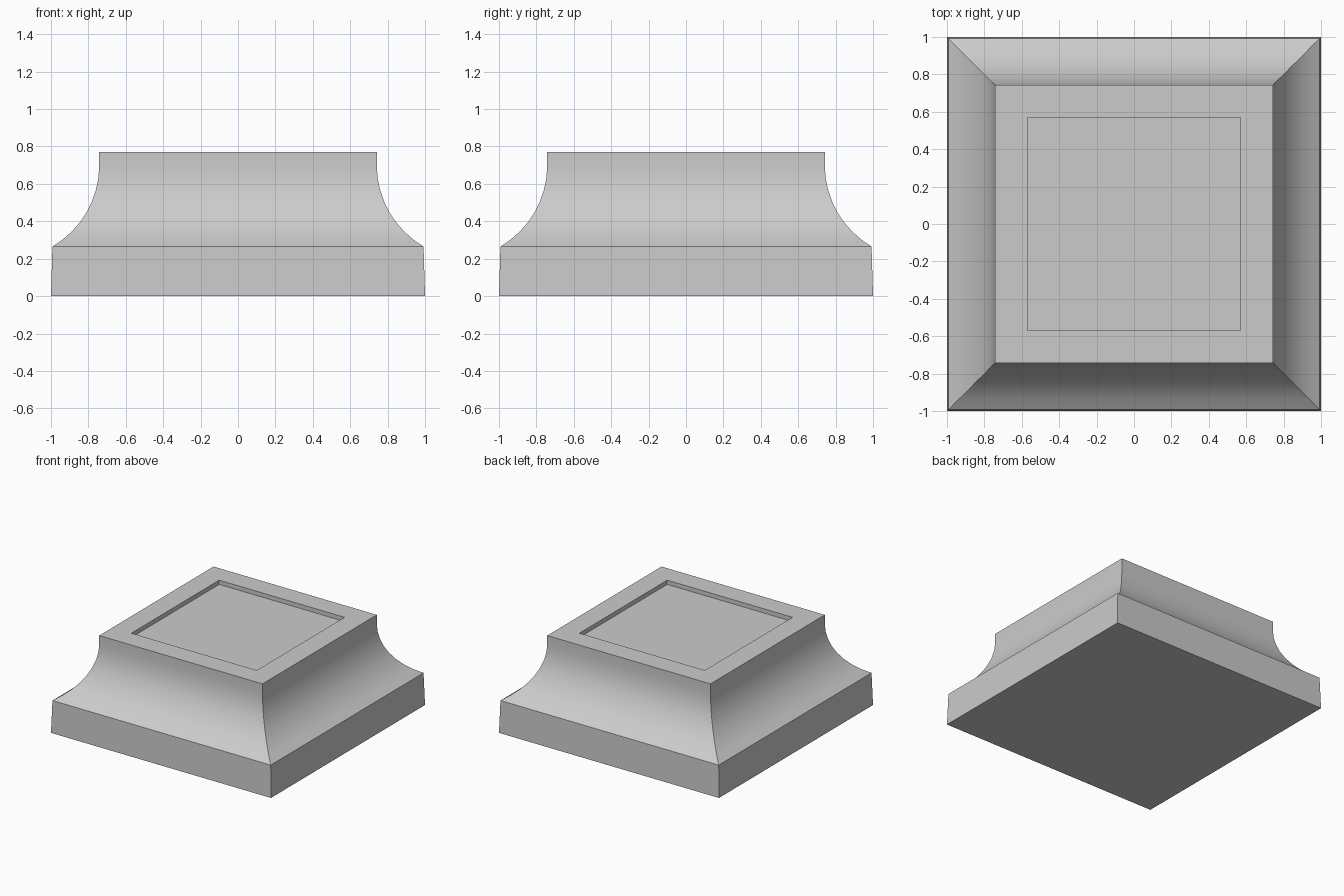
import bpy
import bmesh
import math

cube = bpy.data.objects.get("Cube")
if cube:
    bpy.data.objects.remove(cube, do_unlink=True)

# Single stone grey
grey = bpy.data.materials.new("stone_grey")
grey.use_nodes = True
color = (0.6, 0.6, 0.6, 1)
grey.diffuse_color = color
grey.node_tree.nodes["Principled BSDF"].inputs["Base Color"].default_value = color

# Half-width and height of each square ring: plinth, concave sweep, rim, recess
BASE_TOP, COVE_TOP, TOP = 0.265, 0.70, 0.77
NECK, SHOULDER = 0.742, 0.992
RADIUS = 0.503
SEGMENTS = 8

profile = [(1.0, 0.0), (SHOULDER, BASE_TOP)]
end_angle = math.asin((COVE_TOP - BASE_TOP) / RADIUS)
for i in range(1, SEGMENTS + 1):
    a = end_angle * (1 - i / SEGMENTS)
    profile.append((NECK + RADIUS * (1 - math.cos(a)),
                    COVE_TOP - RADIUS * math.sin(a)))
profile += [(NECK, TOP), (0.57, TOP), (0.57, TOP - 0.035)]

# Loft the square rings into a closed pedestal
bm = bmesh.new()
corners = [(-1, -1), (1, -1), (1, 1), (-1, 1)]
rings = [[bm.verts.new((sx * w, sy * w, z)) for sx, sy in corners]
         for w, z in profile]
for low, high in zip(rings, rings[1:]):
    for i in range(4):
        j = (i + 1) % 4
        bm.faces.new((low[i], low[j], high[j], high[i]))
bm.faces.new(rings[0][::-1])
bm.faces.new(rings[-1])
bmesh.ops.recalc_face_normals(bm, faces=bm.faces)

mesh = bpy.data.meshes.new("pedestal_base")
bm.to_mesh(mesh)
bm.free()
mesh.materials.append(grey)
pedestal = bpy.data.objects.new("pedestal_base", mesh)
bpy.context.collection.objects.link(pedestal)

# Smooth sweep with crisp mitres and rims
bpy.ops.object.select_all(action="DESELECT")
pedestal.select_set(True)
bpy.context.view_layer.objects.active = pedestal
bpy.ops.object.shade_smooth_by_angle(angle=math.radians(30))
